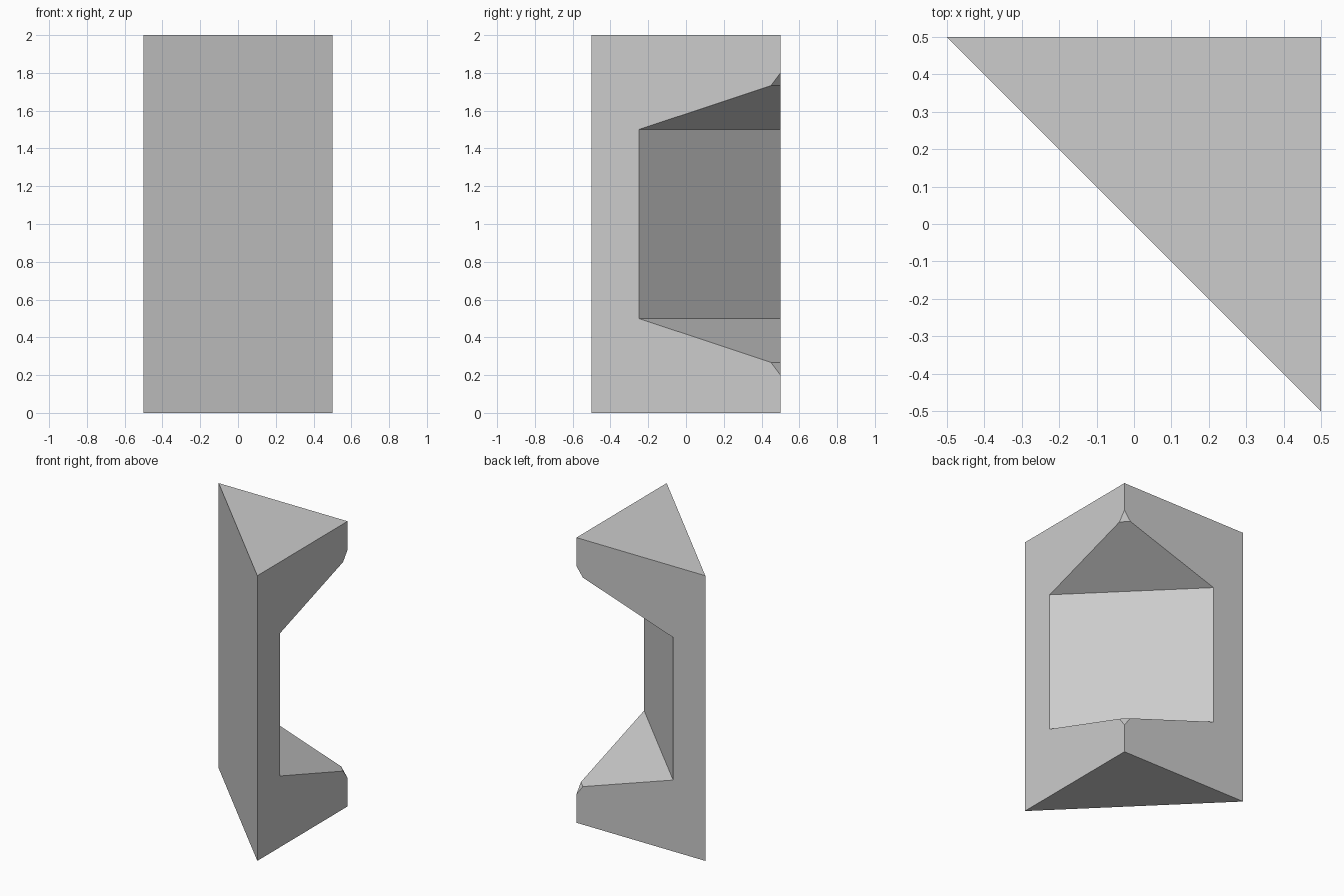
import bpy
import bmesh

cube = bpy.data.objects.get("Cube")
if cube:
    bpy.data.objects.remove(cube, do_unlink=True)

grey = bpy.data.materials.new("light_grey")
grey.use_nodes = True
colour = (0.604, 0.604, 0.604, 1)
grey.diffuse_color = colour
grey.node_tree.nodes["Principled BSDF"].inputs["Base Color"].default_value = colour

# Lower half of the notched profile: depth behind the diagonal face, height
lower = [(0, 0), (1, 0), (1, 0.2), (0.95, 0.267), (0.25, 0.5)]
profile = lower + [(d, 2 - z) for d, z in reversed(lower)]

bm = bmesh.new()
# Each profile point spans the wedge from its +x side to its back side
side = [bm.verts.new((0.5, d - 0.5, z)) for d, z in profile]
back = [bm.verts.new((d - 0.5, 0.5, z)) if d < 1 else v
        for (d, z), v in zip(profile, side)]
bm.faces.new(side)
bm.faces.new(back[::-1])

# Bridge the two sides; the rear corner narrows to a single edge
for i in range(len(profile)):
    j = (i + 1) % len(profile)
    corners = list(dict.fromkeys([side[i], back[i], back[j], side[j]]))
    if len(corners) > 2:
        bm.faces.new(corners)

bmesh.ops.recalc_face_normals(bm, faces=bm.faces)
mesh = bpy.data.meshes.new("notched_corner_wedge")
bm.to_mesh(mesh)
bm.free()
mesh.materials.append(grey)
wedge = bpy.data.objects.new("notched_corner_wedge", mesh)
bpy.context.collection.objects.link(wedge)
